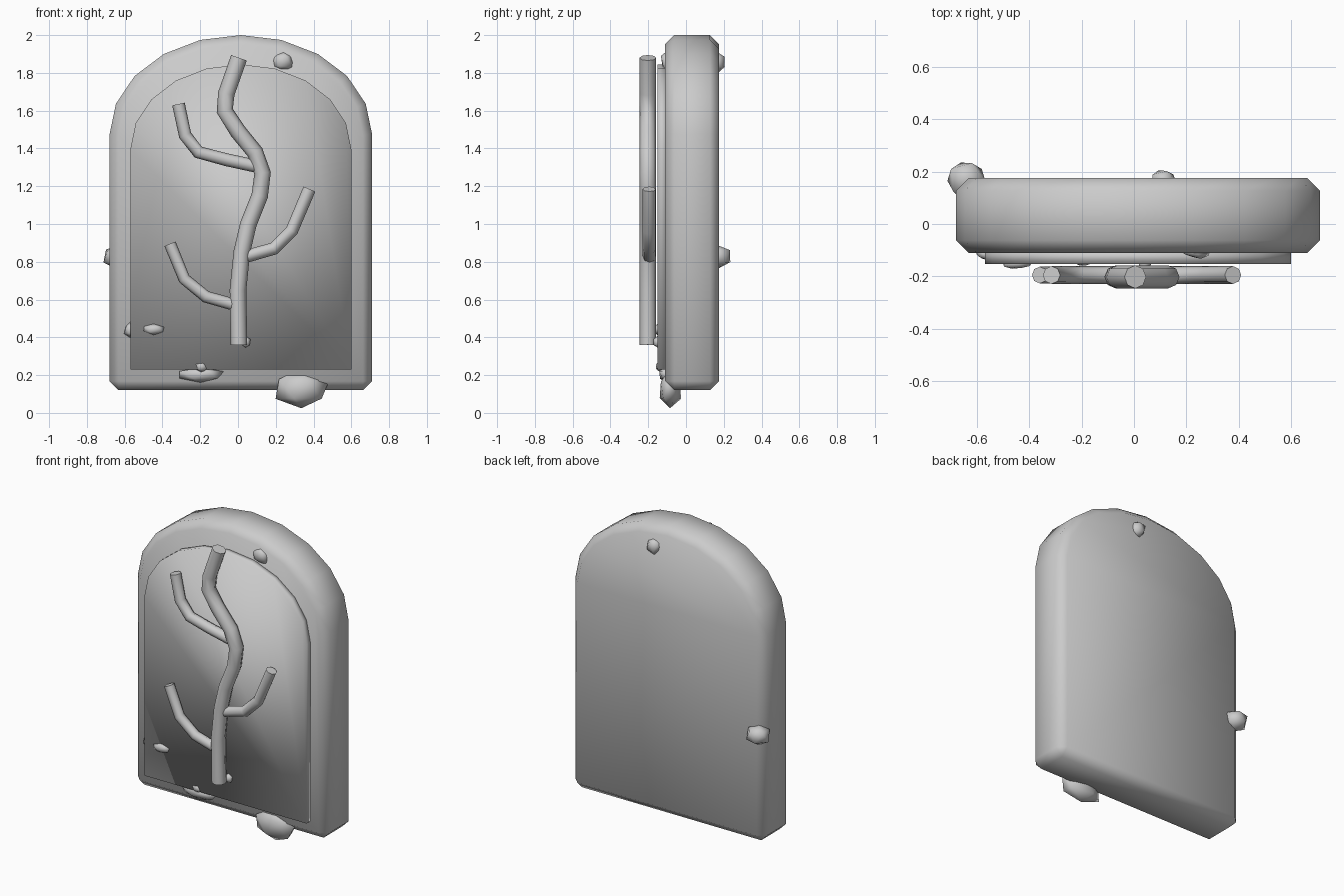
import bpy, bmesh, math, random
from mathutils import Vector

if "Cube" in bpy.data.objects:
    bpy.data.objects.remove(bpy.data.objects["Cube"])

stone = bpy.data.materials.new("grey stone")
stone.use_nodes = True
GREY = (0.6, 0.6, 0.6, 1)
stone.diffuse_color = GREY
stone.node_tree.nodes["Principled BSDF"].inputs["Base Color"].default_value = GREY


def add_mesh(name, bm):
    bmesh.ops.recalc_face_normals(bm, faces=bm.faces)
    for f in bm.faces:
        f.smooth = True
    mesh = bpy.data.meshes.new(name)
    bm.to_mesh(mesh)
    bm.free()
    mesh.materials.append(stone)
    obj = bpy.data.objects.new(name, mesh)
    bpy.context.collection.objects.link(obj)
    return obj


def arch(name, half, bottom, spring, top, front, back):
    """Extruded outline: straight sides under a ten-segment elliptical arch."""
    cx = 0.015
    outline = [(cx - half, bottom), (cx + half, bottom)]
    for i in range(11):
        a = math.pi * i / 10
        outline.append((cx + half * math.cos(a), spring + (top - spring) * math.sin(a)))
    bm = bmesh.new()
    face = bm.faces.new([bm.verts.new((x, front, z)) for x, z in outline])
    new = bmesh.ops.extrude_face_region(bm, geom=[face], use_keep_orig=True)["geom"]
    bmesh.ops.translate(bm, vec=(0, back - front, 0),
                        verts=[v for v in new if isinstance(v, bmesh.types.BMVert)])
    return add_mesh(name, bm)


def tube(name, points, radius, y):
    """Vine that follows x, z points at a fixed depth."""
    curve = bpy.data.curves.new(name, "CURVE")
    curve.dimensions = "3D"
    curve.bevel_depth = radius
    curve.bevel_resolution = 2
    curve.use_fill_caps = True
    spline = curve.splines.new("POLY")
    spline.points.add(len(points) - 1)
    for p, (x, z) in zip(spline.points, points):
        p.co = (x, y, z, 1)
    spline.use_smooth = True
    curve.materials.append(stone)
    obj = bpy.data.objects.new(name, curve)
    bpy.context.collection.objects.link(obj)
    bpy.ops.object.select_all(action="DESELECT")
    obj.select_set(True)
    bpy.context.view_layer.objects.active = obj
    bpy.ops.object.convert(target="MESH")


def rock(name, centre, size, seed):
    """Irregular chunk made from a jittered icosphere."""
    rng = random.Random(seed)
    bm = bmesh.new()
    bmesh.ops.create_icosphere(bm, subdivisions=1, radius=1)
    for v in bm.verts:
        v.co *= rng.uniform(0.8, 1.1)
        v.co = Vector(c + s * k for c, s, k in zip(centre, size, v.co))
    add_mesh(name, bm)


# Slab with chamfered rim, and raised front panel
slab = arch("slab", 0.695, 0.12, 1.475, 2.0, -0.11, 0.175)
bevel = slab.modifiers.new("rim", "BEVEL")
bevel.width = 0.048
bevel.segments = 1
bevel.limit_method = "ANGLE"
bevel.angle_limit = math.radians(40)
arch("front_panel", 0.585, 0.23, 1.395, 1.845, -0.152, -0.1)

# Vine stem and branches
tube("vine_stem", [(0.005, 0.36), (0, 0.65), (0.02, 0.85), (0.055, 1.0), (0.115, 1.15),
                   (0.13, 1.27), (0.09, 1.38), (0, 1.49), (-0.07, 1.6), (-0.062, 1.69),
                   (0.005, 1.88)], 0.044, -0.202)
tube("upper_branch", [(0.1, 1.305), (-0.06, 1.34), (-0.21, 1.38), (-0.28, 1.47),
                      (-0.315, 1.635)], 0.034, -0.195)
tube("middle_branch", [(0.03, 0.825), (0.19, 0.87), (0.285, 0.965), (0.378, 1.185)],
     0.034, -0.195)
tube("lower_branch", [(-0.01, 0.57), (-0.17, 0.615), (-0.285, 0.71), (-0.36, 0.895)],
     0.032, -0.195)

# Stones stuck to the slab
rock("bottom_stone", (0.335, -0.085, 0.125), (0.155, 0.07, 0.115), 3)
rock("side_stone", (-0.64, 0.165, 0.83), (0.075, 0.08, 0.07), 5)
rock("top_front_stone", (0.235, -0.1, 1.86), (0.065, 0.035, 0.06), 8)
rock("top_back_stone", (0.11, 0.165, 1.86), (0.055, 0.045, 0.06), 2)
rock("base_stone", (-0.2, -0.11, 0.2), (0.145, 0.035, 0.045), 4)
rock("base_pebble", (-0.195, -0.135, 0.245), (0.04, 0.03, 0.03), 6)
rock("panel_stone", (-0.445, -0.15, 0.443), (0.075, 0.025, 0.035), 7)
rock("edge_stone", (-0.57, -0.115, 0.44), (0.035, 0.025, 0.045), 9)
rock("stem_pebble", (0.04, -0.15, 0.375), (0.028, 0.025, 0.035), 1)
